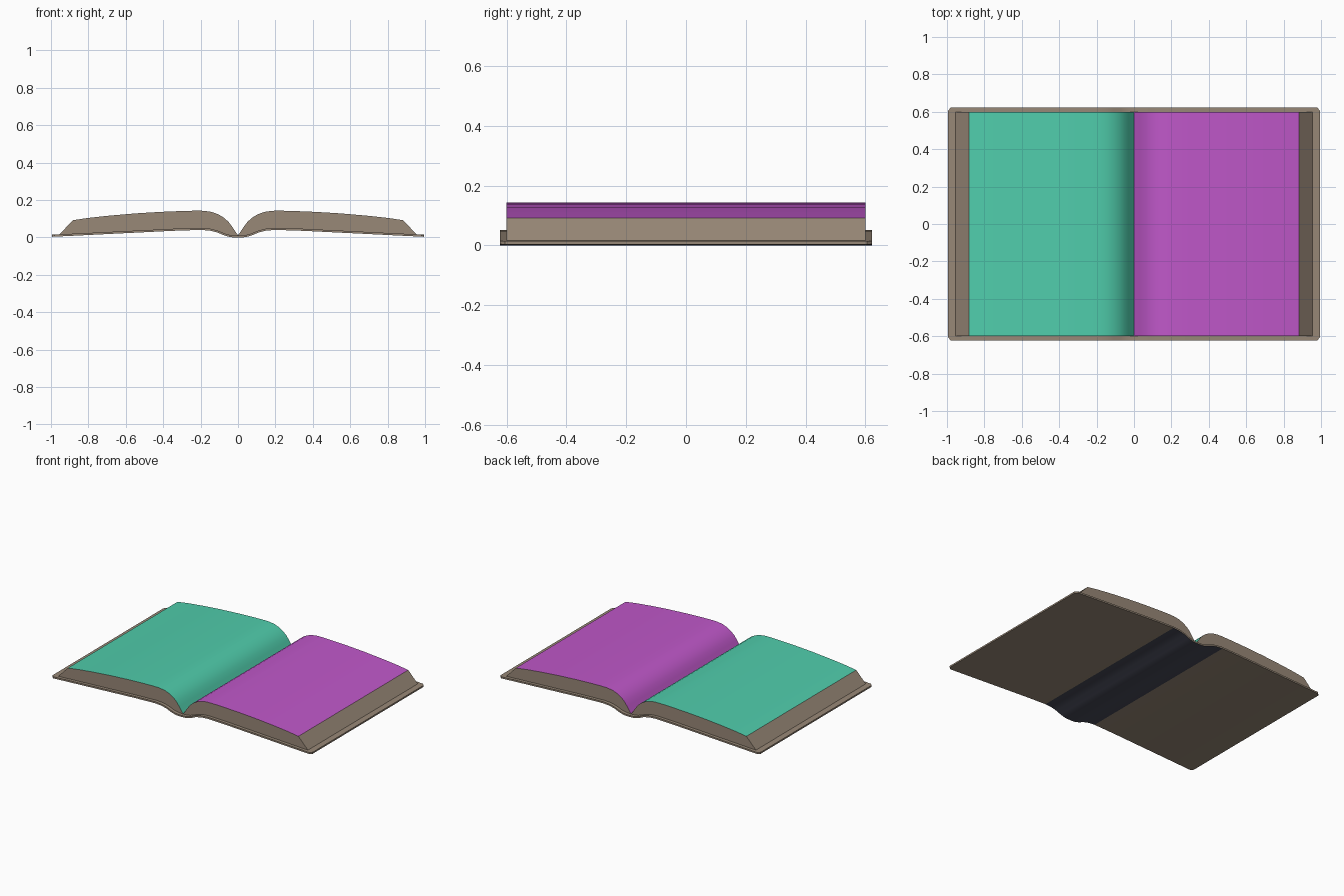
import bpy, bmesh

if "Cube" in bpy.data.objects:
    bpy.data.objects.remove(bpy.data.objects["Cube"])


def srgb(r, g, b):
    f = lambda c: c / 12.92 if c <= 0.04045 else ((c + 0.055) / 1.055) ** 2.4
    return (f(r / 255), f(g / 255), f(b / 255), 1)


def material(name, *rgb):
    m = bpy.data.materials.new(name)
    m.diffuse_color = srgb(*rgb)
    m.use_nodes = True
    m.node_tree.nodes["Principled BSDF"].inputs["Base Color"].default_value = m.diffuse_color
    return m


brown = material("warm brown", 152, 136, 119)
teal = material("teal", 80, 205, 172)
purple = material("purple", 192, 88, 202)
slate = material("dark slate", 70, 72, 86)


def slab(name, rows, mats, top_mat=None, bottom_mat=None):
    """Loft a solid from rows of (x_top, z_top, x_bottom, z_bottom, half_depth)."""
    bm = bmesh.new()
    rings = []
    for xt, zt, xb, zb, d in rows:
        rings.append([bm.verts.new(p) for p in
                      ((xt, -d, zt), (xt, d, zt), (xb, d, zb), (xb, -d, zb))])
    for a, b in zip(rings, rings[1:]):
        for i in range(4):
            j = (i + 1) % 4
            f = bm.faces.new((a[i], a[j], b[j], b[i]))
            mid = (a[0].co.x + b[0].co.x) / 2
            if i == 0 and top_mat:
                f.material_index = top_mat
            if i == 2 and bottom_mat and abs(mid) < 0.2:
                f.material_index = bottom_mat
    bm.faces.new(rings[0])
    bm.faces.new(rings[-1])
    bmesh.ops.recalc_face_normals(bm, faces=bm.faces)
    me = bpy.data.meshes.new(name)
    bm.to_mesh(me)
    bm.free()
    for m in mats:
        me.materials.append(m)
    ob = bpy.data.objects.new(name, me)
    bpy.context.collection.objects.link(ob)
    bpy.ops.object.select_all(action='DESELECT')
    ob.select_set(True)
    bpy.context.view_layer.objects.active = ob
    bpy.ops.object.shade_smooth_by_angle(angle=0.5)
    return ob


# underside of the pages, shared with the cover
BASE = [(0, .010), (.04, .012), (.075, .022), (.11, .037), (.15, .047),
        (.2, .051), (.35, .046), (.955, .016), (1, .014)]


def base_z(x):
    x = abs(x)
    for (x0, z0), (x1, z1) in zip(BASE, BASE[1:]):
        if x <= x1:
            return z0 + (z1 - z0) * (x - x0) / (x1 - x0)
    return BASE[-1][1]


# page blocks: curved tops with slanted fore edges
TOP = [(0, .012), (.015, .032), (.03, .055), (.05, .082), (.075, .105),
       (.105, .123), (.14, .136), (.18, .142), (.22, .143), (.3, .141),
       (.42, .136), (.55, .128), (.7, .115), (.8, .104), (.882, .092)]
for side, name, paint in ((-1, "left_pages", teal), (1, "right_pages", purple)):
    rows = []
    for x, z in TOP:
        xb = .955 if x == TOP[-1][0] else x
        rows.append((side * x, z, side * xb, base_z(xb), .6))
    slab(name, rows, [brown, paint], top_mat=1)

# cover: thin bent board with clipped corners and a slate spine underneath
half = [0, .02, .04, .075, .11, .15, .2, .35, .6, .8, .955, .98, .995]
xs = [-x for x in half[:0:-1]] + half
rows = []
for x in xs:
    z = base_z(x)
    rows.append((x, z, x, max(z - .011, 0), .605 if abs(x) > .99 else .622))
slab("cover", rows, [brown, slate], bottom_mat=1)
